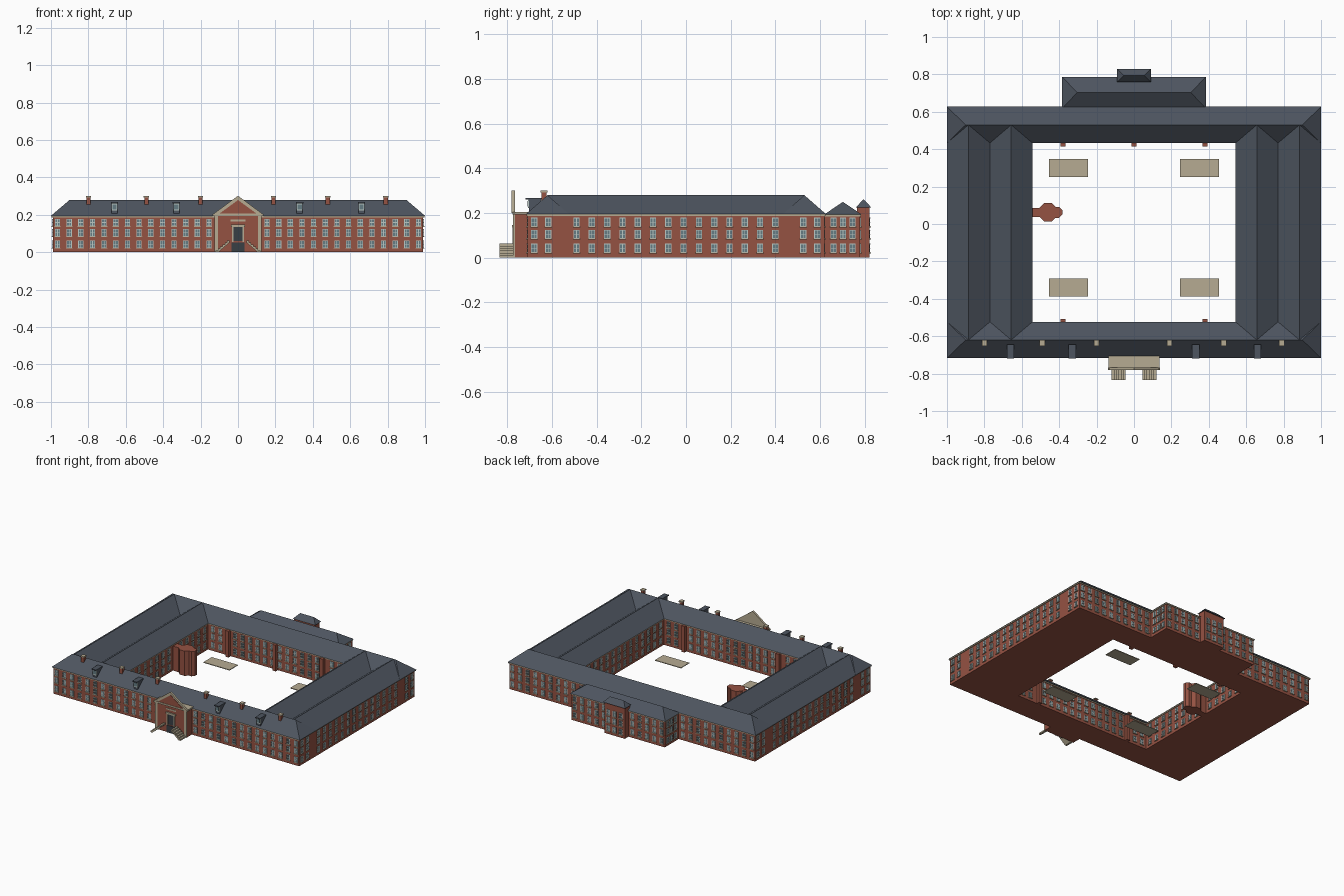
import bpy, bmesh, math
from mathutils import Matrix, Vector

if "Cube" in bpy.data.objects:
    bpy.data.objects.remove(bpy.data.objects["Cube"])


def mat(name, r, g, b):
    m = bpy.data.materials.new(name)
    m.diffuse_color = (r, g, b, 1)
    m.use_nodes = True
    m.node_tree.nodes["Principled BSDF"].inputs["Base Color"].default_value = m.diffuse_color
    return m


BRICK = mat("brick", 0.30, 0.085, 0.055)
SLATE = mat("slate", 0.075, 0.09, 0.115)
STONE = mat("stone", 0.47, 0.41, 0.29)
GLASS = mat("glass", 0.13, 0.20, 0.23)
FRAME = mat("frame", 0.50, 0.58, 0.55)
DARK = mat("dark_door", 0.04, 0.05, 0.06)


def finish(bm, name, m):
    bmesh.ops.recalc_face_normals(bm, faces=bm.faces)
    me = bpy.data.meshes.new(name)
    bm.to_mesh(me)
    bm.free()
    ob = bpy.data.objects.new(name, me)
    me.materials.append(m)
    bpy.context.collection.objects.link(ob)
    return ob


def add_box(bm, x0, x1, y0, y1, z0, z1):
    size = Matrix.Diagonal((abs(x1 - x0), abs(y1 - y0), abs(z1 - z0), 1))
    mid = Vector(((x0 + x1) / 2, (y0 + y1) / 2, (z0 + z1) / 2))
    bmesh.ops.create_cube(bm, size=1, matrix=Matrix.Translation(mid) @ size)


def boxes(name, m, items):
    bm = bmesh.new()
    for b in items:
        add_box(bm, *b)
    return finish(bm, name, m)


def prism(name, m, pts, y0, y1):
    """Extrude an x-z outline from y0 to y1."""
    bm = bmesh.new()
    f = bm.faces.new([bm.verts.new((x, y0, z)) for x, z in pts])
    r = bmesh.ops.extrude_face_region(bm, geom=[f])
    bmesh.ops.translate(bm, vec=(0, y1 - y0, 0),
                        verts=[v for v in r["geom"] if isinstance(v, bmesh.types.BMVert)])
    return finish(bm, name, m)


def hip_roof(name, x0, x1, y0, y1, z0, z1, inset, along_x=True):
    """Ridged roof; inset 0 gives gable ends."""
    bm = bmesh.new()
    a, b, c, d = [bm.verts.new(p) for p in
                  ((x0, y0, z0), (x1, y0, z0), (x1, y1, z0), (x0, y1, z0))]
    xm, ym = (x0 + x1) / 2, (y0 + y1) / 2
    if along_x:
        p, q = bm.verts.new((x0 + inset, ym, z1)), bm.verts.new((x1 - inset, ym, z1))
        faces = [(a, b, q, p), (c, d, p, q), (d, a, p), (b, c, q)]
    else:
        p, q = bm.verts.new((xm, y0 + inset, z1)), bm.verts.new((xm, y1 - inset, z1))
        faces = [(b, c, q, p), (d, a, p, q), (a, b, p), (c, d, q)]
    for f in faces + [(d, c, b, a)]:
        bm.faces.new(f)
    return finish(bm, name, SLATE)


EAVE, RIDGE = 0.195, 0.28

# Four wings around the courtyard
for nm, b in (("front_wing", (-0.99, 0.99, -0.71, -0.53)), ("back_wing", (-0.99, 0.99, 0.44, 0.62)),
              ("left_wing", (-0.99, -0.55, -0.53, 0.44)), ("right_wing", (0.55, 0.99, -0.53, 0.44))):
    boxes(nm, BRICK, [(*b, 0, EAVE - 0.004)])

# Stone cornice under the eaves
boxes("cornice", STONE, [
    (-0.996, 0.996, -0.714, -0.526, 0.187, EAVE), (-0.996, 0.996, 0.436, 0.624, 0.187, EAVE),
    (-0.996, -0.546, -0.526, 0.436, 0.187, EAVE), (0.546, 0.996, -0.526, 0.436, 0.187, EAVE)])

# Roofs: hipped front and back, twin ridges over each side wing
hip_roof("front_roof", -1, 1, -0.717, -0.523, EAVE, RIDGE, 0.1)
hip_roof("back_roof", -1, 1, 0.433, 0.627, EAVE, RIDGE, 0.1)
for s, side in ((-1, "left"), (1, "right")):
    for part, u0, u1 in (("outer", 0.77, 1.0), ("inner", 0.543, 0.77)):
        x0, x1 = sorted((s * u0, s * u1))
        hip_roof(f"{side}_{part}_roof", x0, x1, -0.62, 0.53, EAVE, RIDGE, 0, False)

# Rear annex and its stair tower
boxes("rear_annex", BRICK, [(-0.375, 0.375, 0.62, 0.78, 0, 0.191)])
boxes("annex_cornice", STONE, [(-0.38, 0.38, 0.62, 0.784, 0.185, 0.193)])
hip_roof("annex_roof", -0.384, 0.384, 0.618, 0.787, 0.193, 0.25, 0.08)
boxes("rear_tower", BRICK, [(-0.083, 0.083, 0.765, 0.822, 0, 0.225)])
hip_roof("tower_roof", -0.09, 0.09, 0.76, 0.83, 0.225, 0.262, 0.035)

# Entrance block with flat stone roof and corner strips
boxes("entrance_block", BRICK, [(-0.125, 0.125, -0.77, -0.70, 0, 0.195)])
boxes("entrance_cornice", STONE, [(-0.135, 0.135, -0.778, -0.705, 0.193, 0.205)])
boxes("corner_strips", STONE, [(s * 0.108, s * 0.126, -0.774, -0.765, 0, 0.195) for s in (-1, 1)])

# Free-standing pediment
prism("pediment_back", STONE, [(-0.13, 0.2), (0.13, 0.2), (0, 0.295)], -0.774, -0.768)
prism("pediment_infill", BRICK, [(-0.1, 0.206), (0.1, 0.206), (0, 0.279)], -0.777, -0.773)
prism("pediment_rake", STONE,
      [(-0.138, 0.2), (0, 0.302), (0.138, 0.2), (0.118, 0.2), (0, 0.287), (-0.118, 0.2)],
      -0.781, -0.766)

# Doors and surround
boxes("main_door", DARK, [(-0.023, 0.023, -0.774, -0.768, 0.06, 0.135)])
boxes("door_surround", STONE, [(-0.033, -0.023, -0.777, -0.768, 0.055, 0.14),
                               (0.023, 0.033, -0.777, -0.768, 0.055, 0.14),
                               (-0.038, 0.038, -0.779, -0.768, 0.135, 0.147)])
boxes("basement_door", DARK, [(-0.036, 0.036, -0.774, -0.768, 0, 0.052)])
boxes("name_plate", STONE, [(-0.04, 0.04, -0.773, -0.768, 0.165, 0.175)])

# Mirrored entrance stair slabs rising to the door
for s, side in ((-1, "left"), (1, "right")):
    n, pts = 6, [(s * 0.12, 0)]
    for i in range(n):
        x = 0.12 - 0.0125 * i
        pts += [(s * x, 0.0105 * (i + 1)), (s * (x - 0.0125), 0.0105 * (i + 1))]
    pts += [(s * 0.045, 0.052), (s * 0.106, 0)]
    prism(f"{side}_stair", STONE, pts, -0.835, -0.77)

# Chimneys with stone caps
CX = [-0.8, -0.49, -0.2, 0.19, 0.48, 0.79]
boxes("chimneys", BRICK, [(x - 0.011, x + 0.011, -0.648, -0.624, 0.24, 0.295) for x in CX])
boxes("chimney_caps", STONE, [(x - 0.014, x + 0.014, -0.651, -0.621, 0.293, 0.3) for x in CX])

# Dormers on the front slope
DX = [-0.66, -0.33, 0.33, 0.66]
boxes("dormers", SLATE, [(x - 0.016, x + 0.016, -0.704, -0.65, 0.205, 0.262) for x in DX])
boxes("dormer_frames", FRAME, [(x - 0.016, x + 0.016, -0.707, -0.703, 0.222, 0.26) for x in DX])
boxes("dormer_glass", GLASS, [(x - 0.011, x + 0.011, -0.709, -0.705, 0.229, 0.254) for x in DX])
boxes("dormer_roofs", SLATE, [(x - 0.019, x + 0.019, -0.718, -0.645, 0.261, 0.268) for x in DX])

# Courtyard brick pilasters
boxes("courtyard_pilasters", BRICK,
      [(x - 0.013, x + 0.013, 0.415, 0.445, 0, 0.19) for x in (-0.38, 0, 0.38)] +
      [(x - 0.013, x + 0.013, -0.535, -0.508, 0, 0.19) for x in (-0.38, 0.38)])

# Clustered octagonal tower with a link to the left wing
bm = bmesh.new()
for cx, r in ((-0.46, 0.053), (-0.412, 0.031)):
    bmesh.ops.create_cone(bm, cap_ends=True, segments=8, radius1=r, radius2=r, depth=0.18,
                          matrix=Matrix.Translation((cx, 0.062, 0.09)) @ Matrix.Rotation(math.pi / 8, 4, 'Z'))
add_box(bm, -0.555, -0.48, 0.038, 0.086, 0, 0.178)
finish(bm, "courtyard_tower", BRICK)

# Courtyard paving slabs
boxes("paving_slabs", STONE, [(x - 0.105, x + 0.105, y - 0.048, y + 0.048, 0, 0.005)
                              for x in (-0.35, 0.35) for y in (0.3, -0.34)])

# Windows: glass, frame bars, glazing bars and sill on every wall
glass, frames, sills = bmesh.new(), bmesh.new(), bmesh.new()
ROWS = (0.043, 0.105, 0.159)


def window_row(axis, wall, out, centres):
    def put(bm, u0, u1, z0, z1, d):
        a, b = sorted((wall - out * 0.002, wall + out * d))
        add_box(bm, *((u0, u1, a, b) if axis == 'x' else (a, b, u0, u1)), z0, z1)
    for u in centres:
        for z in ROWS:
            w, h, t = 0.014, 0.02, 0.003
            put(glass, u - w, u + w, z - h, z + h, 0.001)
            for k in (-w + t / 2, 0, w - t / 2):
                put(frames, u + k - t / 2, u + k + t / 2, z - h, z + h, 0.003)
            for k in (-h + t / 2, 0, h - t / 2):
                put(frames, u - w, u + w, z + k - t / 2, z + k + t / 2, 0.0034)
            put(sills, u - w - 0.003, u + w + 0.003, z - h - 0.004, z - h, 0.007)


def span(a, b, n):
    return [a + (b - a) * i / (n - 1) for i in range(n)]


half = span(0.155, 0.965, 14)
window_row('x', -0.71, -1, half + [-u for u in half])
back = span(0.41, 0.965, 10)
window_row('x', 0.62, 1, back + [-u for u in back])
sides = [-0.68, -0.617] + span(-0.49, 0.4, 14) + [0.525, 0.588]
inner_y = [v for v in span(-0.49, 0.4, 14)]
for s in (-1, 1):
    window_row('y', s * 0.99, s, sides)
    window_row('y', s * 0.55, -s, [v for v in inner_y if s > 0 or abs(v - 0.062) > 0.05])
    window_row('y', s * 0.375, s, [0.66, 0.703, 0.746])
court = [u for u in span(-0.51, 0.51, 18) if abs(abs(u) - 0.38) > 0.025]
window_row('x', 0.44, -1, court)
window_row('x', -0.53, 1, court)
annex = span(0.115, 0.35, 5)
window_row('x', 0.78, 1, annex + [-u for u in annex])
window_row('x', 0.822, 1, [-0.05, 0, 0.05])
finish(glass, "window_glass", GLASS)
finish(frames, "window_frames", FRAME)
finish(sills, "window_sills", STONE)
